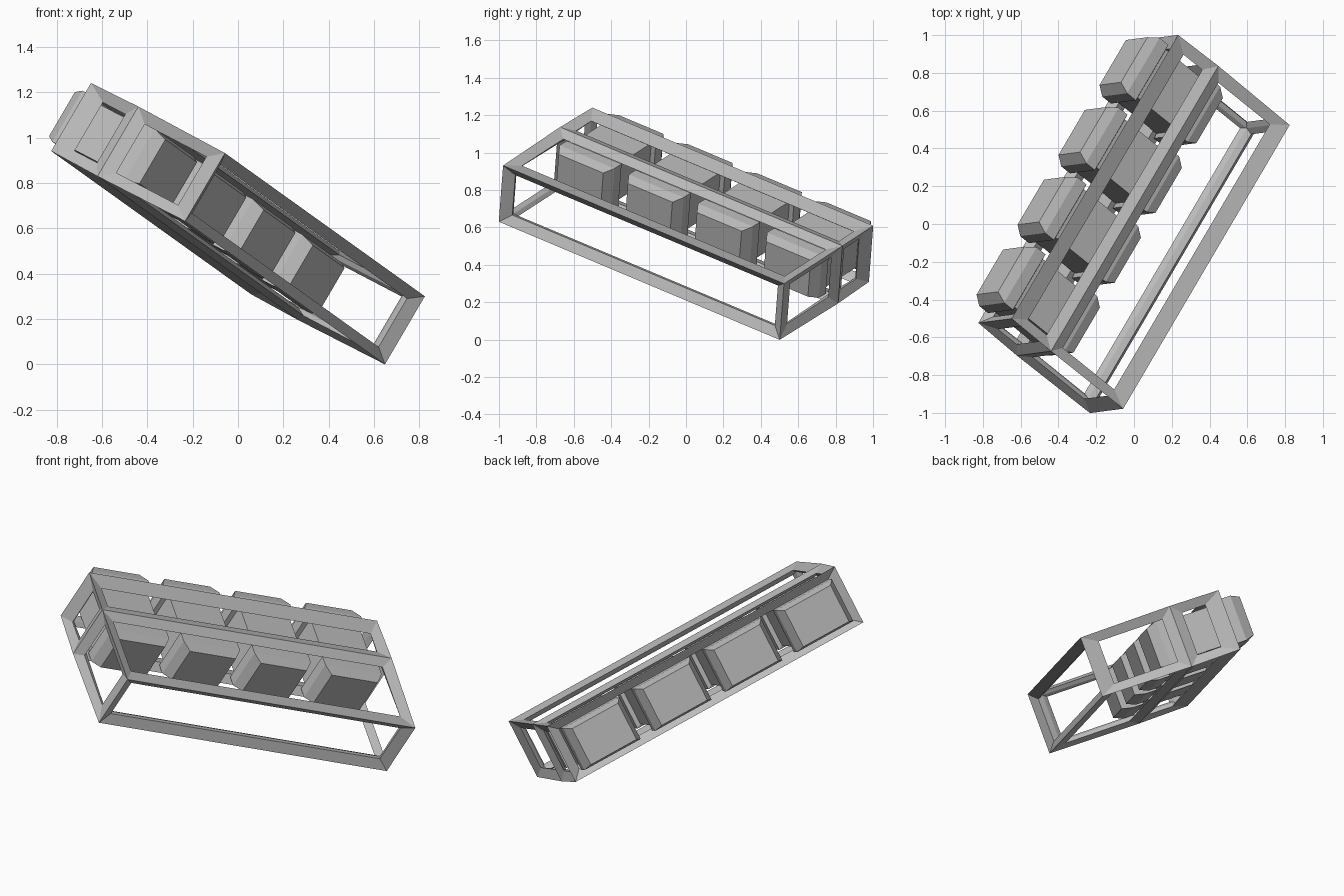
import bpy
import bmesh
from mathutils import Matrix, Vector

default_cube = bpy.data.objects.get("Cube")
if default_cube:
    bpy.data.objects.remove(default_cube, do_unlink=True)

# Single grey material
grey = bpy.data.materials.new("plain_grey")
grey.use_nodes = True
colour = (0.5, 0.5, 0.5, 1)
grey.diffuse_color = colour
grey.node_tree.nodes["Principled BSDF"].inputs["Base Color"].default_value = colour

# Tilted local axes: x across the rack, y along it, z out of its top
along = Vector((0.476, 0.811, -0.341)).normalized()
across = Vector((0.724, -0.577, -0.38))
across = (across - along * across.dot(along)).normalized()
up = across.cross(along)
tilt = Matrix((across, along, up)).transposed().to_4x4()
tilt.translation = (0, 0, 0.62)

BAR = 0.032                      # half thickness of the bars
STRETCH = Vector((1.85, 1.2, 1))  # bars are wider across and along than deep
HALF_W, HALF_L, HALF_H = 0.376, 0.904, 0.156
DIVIDER = -0.12                  # where the middle ring of bars sits


def add_object(name, bm):
    bmesh.ops.recalc_face_normals(bm, faces=bm.faces)
    mesh = bpy.data.meshes.new(name)
    bm.to_mesh(mesh)
    bm.free()
    mesh.materials.append(grey)
    obj = bpy.data.objects.new(name, mesh)
    bpy.context.collection.objects.link(obj)
    obj.matrix_world = tilt
    return obj


# Open frame: a box with one dividing ring, turned into bars
bm = bmesh.new()
bmesh.ops.create_cube(bm, size=2)
bmesh.ops.scale(bm, verts=bm.verts,
                vec=(HALF_W / STRETCH.x, HALF_L / STRETCH.y, HALF_H / STRETCH.z))
bmesh.ops.bisect_plane(bm, geom=bm.verts[:] + bm.edges[:] + bm.faces[:],
                       plane_co=(DIVIDER / STRETCH.x, 0, 0), plane_no=(1, 0, 0))
frame = add_object("frame", bm)
frame.matrix_world = tilt @ Matrix.Diagonal(STRETCH).to_4x4()
bars = frame.modifiers.new("bars", 'WIREFRAME')
bars.thickness = 2 * BAR
bars.offset = 0
bars.use_even_offset = True
bars.use_boundary = True

# Containers: narrow body with a wider bevelled cap at each end
CENTRE, PITCH = -0.252, 0.456
# reach from the middle, half length, half height
half_profile = [(0.277, 0.147, 0.113), (0.222, 0.181, 0.131),
                (0.158, 0.181, 0.131), (0.15, 0.157, 0.115)]
profile = [(-r, hy, hz) for r, hy, hz in half_profile] + half_profile[::-1]


def add_container(name, middle):
    bm = bmesh.new()
    rings = []
    for reach, hy, hz in profile:
        rings.append([bm.verts.new((CENTRE + reach, middle + sy * hy, sz * hz))
                      for sy, sz in ((-1, -1), (1, -1), (1, 1), (-1, 1))])
    for a, b in zip(rings, rings[1:]):
        for k in range(4):
            n = (k + 1) % 4
            bm.faces.new((a[k], a[n], b[n], b[k]))
    bm.faces.new(rings[0])
    bm.faces.new(rings[-1])
    add_object(name, bm)


for i in range(4):
    add_container(f"container_{i + 1}", (i - 1.5) * PITCH)
